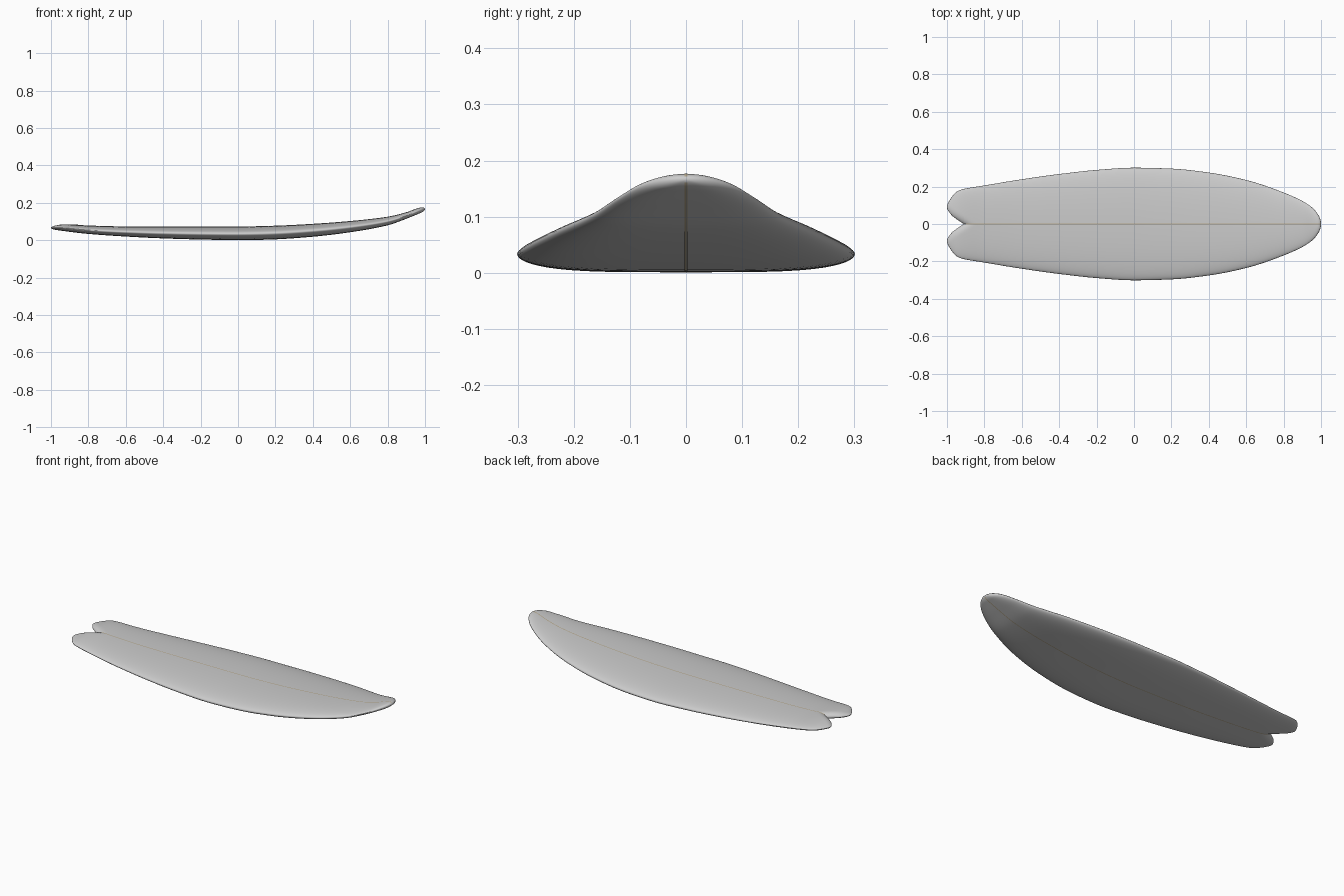
import bpy, bmesh, math

if "Cube" in bpy.data.objects:
    bpy.data.objects.remove(bpy.data.objects["Cube"])

NOTCH = -0.91


def curve(points, key=lambda x: x):
    """Smooth interpolation through (x, value) points."""
    pts = [(key(x), v) for x, v in points]
    n = len(pts)
    sl = [(pts[i + 1][1] - pts[i][1]) / (pts[i + 1][0] - pts[i][0]) for i in range(n - 1)]
    tan = [sl[0]]
    for a, b in zip(sl, sl[1:]):
        tan.append(0 if a * b <= 0 else 2 * a * b / (a + b))
    tan.append(sl[-1])

    def f(x):
        k = key(x)
        i = 0
        while i < n - 2 and k > pts[i + 1][0]:
            i += 1
        h = pts[i + 1][0] - pts[i][0]
        s = (k - pts[i][0]) / h
        return ((2*s**3 - 3*s*s + 1) * pts[i][1] + (s**3 - 2*s*s + s) * h * tan[i]
                + (3*s*s - 2*s**3) * pts[i + 1][1] + (s**3 - s*s) * h * tan[i + 1])
    return f


def angle(x):
    return math.acos(max(-1, min(1, -x)))


# Plan outline, swallow tail and rocker profiles
outer = curve([(-1, .09), (-.99, .12), (-.97, .15), (-.95, .171), (-.93, .182), (-.8, .206),
               (-.6, .239), (-.4, .267), (-.2, .289), (0, .301), (.2, .296), (.4, .275),
               (.6, .235), (.8, .168), (.9, .123), (.95, .09), (.98, .057), (1, 0)], angle)
inner = curve([(-1, .09), (-.99, .066), (-.97, .042), (-.95, .027), (NOTCH, 0)], angle)
deck = curve([(-1, .078), (-.93, .086), (-.8, .079), (-.6, .074), (-.3, .073), (0, .0735),
              (.2, .078), (.4, .088), (.6, .103), (.8, .126), (.9, .15), (.97, .174), (1, .179)])
base = curve([(-1, .058), (-.8, .034), (-.6, .02), (-.4, .01), (-.2, .004), (0, .001), (.1, .002),
              (.2, .005), (.4, .019), (.6, .043), (.8, .08), (.9, .115), (1, .156)])


def heights(x, y):
    """Deck and bottom heights of the board at a plan position."""
    lo, hi = base(x), deck(x)
    mid = lo + .45 * (hi - lo)
    t = min(1, abs(y) / max(outer(x), 1e-6))
    d = abs(y) - inner(x) if x < NOTCH else abs(y) + .75 * (x - NOTCH)
    g = math.sqrt(max(0, 1 - (1 - min(max(d, 0) / .045, 1)) ** 2))
    g *= math.sqrt(max(0, 1 - (1 - min((1 - x) / .02, 1)) ** 2))
    top = mid + (hi - mid) * g * math.sqrt(1 - t ** 2.2)
    bot = mid - (mid - lo) * g * math.sqrt(1 - t ** 4)
    return top, bot


def skin(name, stations, rows, lift=0):
    """Half shell with deck and bottom, mirrored over the centre line."""
    bm = bmesh.new()
    grids = ([], [])
    for x in stations:
        ys = rows(x)
        for k, sign in ((0, 1), (1, -1)):
            grids[k].append([bm.verts.new((x, y, heights(x, y)[k] + sign * lift)) for y in ys])
    for k, g in enumerate(grids):
        for a, b in zip(g, g[1:]):
            for j in range(len(a) - 1):
                q = [a[j], b[j], b[j + 1], a[j + 1]]
                bm.faces.new(q if k == 0 else q[::-1])
    bmesh.ops.remove_doubles(bm, verts=bm.verts, dist=1e-5)
    mesh = bpy.data.meshes.new(name)
    bm.to_mesh(mesh)
    bm.free()
    ob = bpy.data.objects.new(name, mesh)
    bpy.context.collection.objects.link(ob)
    mir = ob.modifiers.new("mirror", 'MIRROR')
    mir.use_axis = (False, True, False)
    mir.merge_threshold = 1e-5
    for p in mesh.polygons:
        p.use_smooth = True
    return ob


def board_rows(x, n=28):
    a = inner(x) if x < NOTCH else 0
    b = max(a, outer(x))
    return [a + (b - a) * (1 - math.cos(math.pi * j / n)) / 2 for j in range(n + 1)]


# Foam board
stations = sorted([-math.cos(math.pi * i / 110) for i in range(111)] + [NOTCH])
skin("board", stations, board_rows)

# Wooden stringer line along deck and bottom
line = [x for x in stations if NOTCH + .003 < x < .9985]
stringer = skin("stringer", line, lambda x: [0, .0025], .0006)
wood = bpy.data.materials.new("wood")
wood.diffuse_color = (.5, .42, .28, 1)
wood.use_nodes = True
wood.node_tree.nodes["Principled BSDF"].inputs["Base Color"].default_value = wood.diffuse_color
stringer.data.materials.append(wood)
